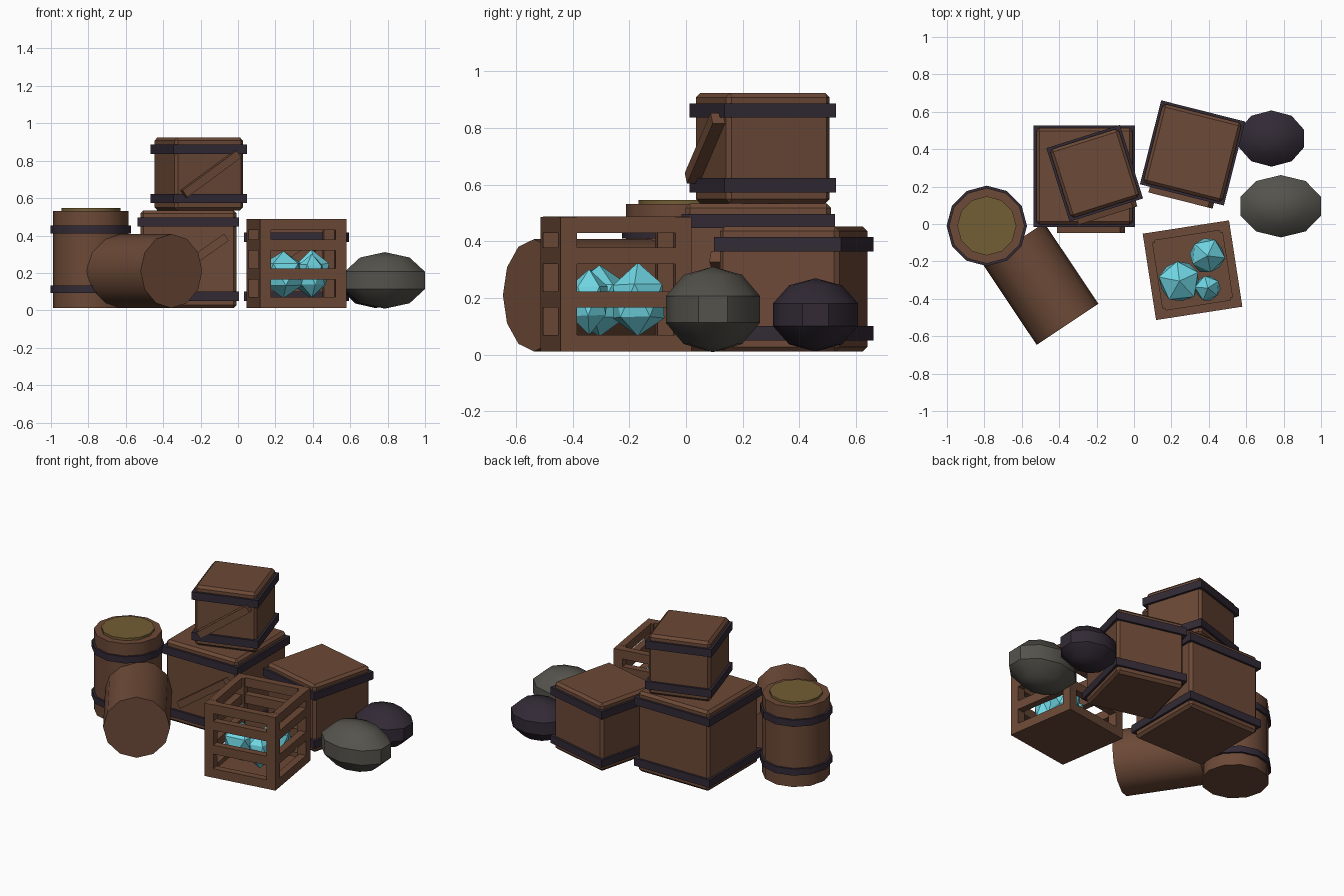
import bpy, bmesh, math, random
from mathutils import Matrix, Vector

if "Cube" in bpy.data.objects:
    bpy.data.objects.remove(bpy.data.objects["Cube"])

random.seed(4)


def material(name, rgb):
    m = bpy.data.materials.new(name)
    m.diffuse_color = (*rgb, 1)
    m.use_nodes = True
    m.node_tree.nodes["Principled BSDF"].inputs["Base Color"].default_value = m.diffuse_color
    return m


WOOD = material("brown wood", (0.150, 0.067, 0.038))
IRON = material("dark purple iron", (0.032, 0.023, 0.036))
LID = material("olive lid", (0.170, 0.112, 0.035))
STONE = material("grey stone", (0.090, 0.086, 0.072))
CRYSTAL = material("cyan crystal", (0.160, 0.680, 0.780))


def finish(name, bm, mat, matrix=Matrix(), smooth=False):
    """Turn a bmesh into a named object placed by a matrix."""
    bmesh.ops.recalc_face_normals(bm, faces=bm.faces)
    mesh = bpy.data.meshes.new(name)
    bm.to_mesh(mesh)
    bm.free()
    mesh.materials.append(mat)
    ob = bpy.data.objects.new(name, mesh)
    ob.matrix_world = matrix
    bpy.context.collection.objects.link(ob)
    if smooth:
        bpy.ops.object.select_all(action='DESELECT')
        ob.select_set(True)
        bpy.context.view_layer.objects.active = ob
        bpy.ops.object.shade_smooth_by_angle(angle=math.radians(35))
    return ob


def add_box(bm, centre, size):
    bmesh.ops.create_cube(bm, size=1, matrix=Matrix.Translation(centre) @ Matrix.Diagonal((*size, 1)))


def box(name, centre, size, mat, matrix, bevel=0):
    bm = bmesh.new()
    add_box(bm, centre, size)
    if bevel:
        bmesh.ops.bevel(bm, geom=bm.edges[:], offset=bevel, segments=1, affect='EDGES')
    return finish(name, bm, mat, matrix)


def placed(x, y, z, degrees):
    return Matrix.Translation((x, y, z)) @ Matrix.Rotation(math.radians(degrees), 4, 'Z')


def crate(name, x, y, z, s, h, degrees, plank_len, plank_x):
    """Bevelled box, two iron bands and a diagonal plank on the front."""
    m = placed(x, y, z, degrees)
    box(name + "_body", (0, 0, h / 2), (s, s, h), WOOD, m, 0.016)
    for label, bz in (("lower", 0.064), ("upper", h - 0.062)):
        box(f"{name}_{label}_band", (0, 0, bz), (s + 0.028, s + 0.028, 0.05), IRON, m)
    tilt = Matrix.Translation((plank_x, -s / 2 - 0.02, h / 2)) @ Matrix.Rotation(math.radians(-35), 4, 'Y')
    box(name + "_plank", (0, 0, 0), (plank_len, 0.05, 0.045), WOOD, m @ tilt)


crate("large_crate", -0.265, 0.255, 0.012, 0.515, 0.522, 0, 0.41, 0.035)
crate("top_crate", -0.21, 0.271, 0.534, 0.384, 0.39, 17.5, 0.37, 0)
crate("back_crate", 0.313, 0.380, 0.012, 0.435, 0.44, -14.2, 0.40, 0)


# Open slatted crate
def slatted_crate(x, y, z, s, h, degrees):
    m = placed(x, y, z, degrees)
    post, thick, half = 0.058, 0.045, s / 2
    bm = bmesh.new()
    for sx in (-1, 1):
        for sy in (-1, 1):
            c = half - post / 2
            add_box(bm, (sx * c, sy * c, h / 2), (post, post, h))
    finish("slat_crate_posts", bm, WOOD, m)
    bm = bmesh.new()
    for rz in (0.029, 0.183, 0.338, h - 0.028):
        for side in (-1, 1):
            c = side * (half - thick / 2)
            add_box(bm, (c, 0, rz), (thick, s - 2 * post, 0.058))
            add_box(bm, (0, c, rz), (s - 2 * post, thick, 0.058))
    finish("slat_crate_rails", bm, WOOD, m)
    box("slat_crate_floor", (0, 0, 0.015), (s - 0.02, s - 0.02, 0.03), WOOD, m)


slatted_crate(0.313, -0.247, 0.012, 0.467, 0.475, 8.8)

# Crystals inside the slatted crate
for i, (x, y, r, rz) in enumerate(((0.243, -0.305, 0.122, 0.130),
                                   (0.393, -0.170, 0.103, 0.130),
                                   (0.395, -0.342, 0.075, 0.115))):
    bm = bmesh.new()
    bmesh.ops.create_icosphere(bm, subdivisions=1, radius=1)
    for v in bm.verts:
        v.co *= random.uniform(0.94, 1.06)
    spin = placed(x, y, 0.19, 25 + 40 * i) @ Matrix.Diagonal((r, r, rz, 1))
    bm.transform(spin)
    finish(f"crystal_{i + 1}", bm, CRYSTAL)


# Barrels
def drum(name, z0, z1, radius, mat, matrix):
    bm = bmesh.new()
    bmesh.ops.create_cone(bm, cap_ends=True, segments=12, radius1=radius, radius2=radius,
                          depth=z1 - z0, matrix=Matrix.Translation((0, 0, (z0 + z1) / 2)))
    finish(name, bm, mat, matrix, smooth=True)


upright = Matrix.Translation((-0.787, -0.01, 0.012))
drum("barrel_body", 0, 0.52, 0.202, WOOD, upright)
drum("barrel_lower_band", 0.08, 0.122, 0.215, IRON, upright)
drum("barrel_upper_band", 0.398, 0.441, 0.215, IRON, upright)
drum("barrel_lid", 0.50, 0.535, 0.158, LID, upright)

axis = Vector((0.555, -0.832, 0))
lying = Matrix.Translation((-0.5, -0.32, 0.21)) @ axis.to_track_quat('Z', 'Y').to_matrix().to_4x4()
drum("fallen_barrel", -0.26, 0.26, 0.198, WOOD, lying)


# Boulders: low-poly spheres with flat ends along x
def boulder(name, centre, radii, mat):
    bm = bmesh.new()
    rings = []
    for lat in (-54, -18, 18, 54):
        la = math.radians(lat)
        rings.append([bm.verts.new((math.cos(la) * math.cos(math.radians(18 + 36 * k)),
                                    math.cos(la) * math.sin(math.radians(18 + 36 * k)),
                                    math.sin(la))) for k in range(10)])
    south, north = bm.verts.new((0, 0, -1)), bm.verts.new((0, 0, 1))
    for k in range(10):
        n = (k + 1) % 10
        bm.faces.new((south, rings[0][n], rings[0][k]))
        bm.faces.new((north, rings[3][k], rings[3][n]))
        for a, b in zip(rings, rings[1:]):
            bm.faces.new((a[k], a[n], b[n], b[k]))
    bm.transform(Matrix.Translation(centre) @ Matrix.Diagonal((*radii, 1)))
    finish(name, bm, mat, smooth=True)


boulder("grey_boulder", (0.785, 0.095, 0.16), (0.237, 0.175, 0.151), STONE)
boulder("dark_boulder", (0.735, 0.457, 0.141), (0.193, 0.158, 0.129), IRON)
